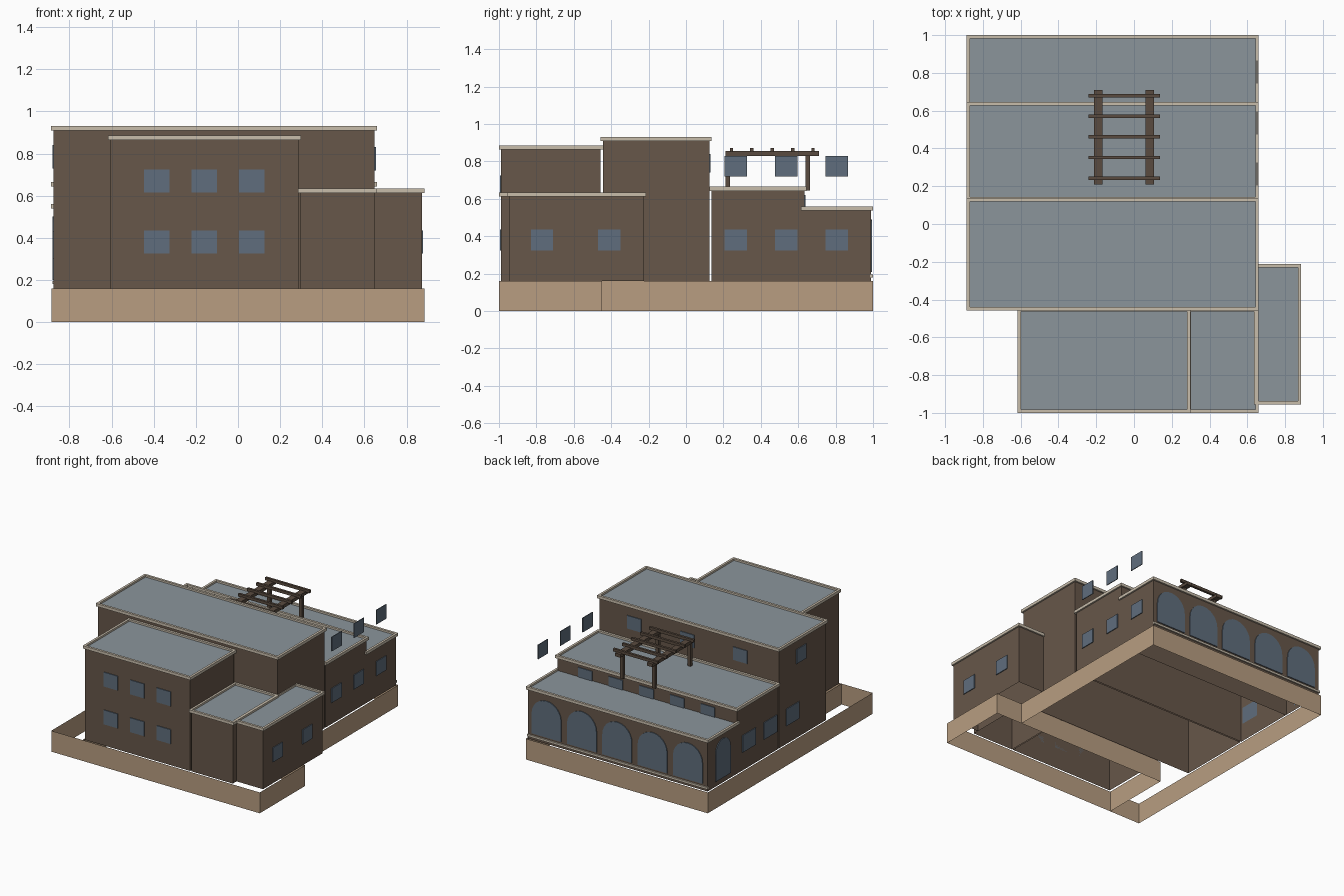
import bpy, bmesh, math
from mathutils import Matrix, Vector

if "Cube" in bpy.data.objects:
    bpy.data.objects.remove(bpy.data.objects["Cube"], do_unlink=True)


def material(name, r, g, b):
    m = bpy.data.materials.new(name)
    m.use_nodes = True
    m.diffuse_color = (r, g, b, 1)
    m.node_tree.nodes["Principled BSDF"].inputs["Base Color"].default_value = (r, g, b, 1)
    return m


WALL = material("brown wall", 0.135, 0.095, 0.067)
BASE = material("sandy base", 0.48, 0.34, 0.22)
RIM = material("pale parapet", 0.58, 0.51, 0.41)
ROOF = material("grey roof", 0.26, 0.30, 0.33)
GLASS = material("blue window", 0.115, 0.155, 0.205)
WOOD = material("dark timber", 0.10, 0.07, 0.05)


def finish(bm, name, *mats):
    bmesh.ops.recalc_face_normals(bm, faces=bm.faces)
    me = bpy.data.meshes.new(name)
    bm.to_mesh(me)
    bm.free()
    for m in mats:
        me.materials.append(m)
    ob = bpy.data.objects.new(name, me)
    bpy.context.collection.objects.link(ob)
    return ob


def box_mesh(lo, hi):
    bm = bmesh.new()
    lo, hi = Vector(lo), Vector(hi)
    size = Matrix.Diagonal((hi - lo).to_4d())
    bmesh.ops.create_cube(bm, size=1, matrix=Matrix.Translation((lo + hi) / 2) @ size)
    return bm


def face_toward(bm, sign):
    return next(f for f in bm.faces if f.normal.z * sign > 0.9)


BASE_TOP = 0.16
OVERHANG = 0.012
RIM_HEIGHT = 0.022


def block(name, x0, x1, y0, y1, top):
    """Open-bottomed wall shell with a rimmed, recessed flat roof."""
    o = OVERHANG
    bm = box_mesh((x0 + o, y0 + o, BASE_TOP), (x1 - o, y1 - o, top - RIM_HEIGHT + 0.002))
    bm.normal_update()
    bmesh.ops.delete(bm, geom=[face_toward(bm, -1)], context='FACES')
    finish(bm, name + "_walls", WALL)

    bm = box_mesh((x0, y0, top - RIM_HEIGHT), (x1, y1, top))
    bm.normal_update()
    roof = face_toward(bm, 1)
    bmesh.ops.inset_region(bm, faces=[roof], thickness=0.025)
    inner = bmesh.ops.extrude_discrete_faces(bm, faces=[roof])["faces"][0]
    bmesh.ops.translate(bm, verts=inner.verts, vec=(0, 0, -0.014))
    inner.material_index = 1
    finish(bm, name + "_roof", RIM, ROOF)


# Stepped building blocks
block("main_block", -0.887, 0.66, -0.457, 0.137, 0.93)
block("middle_block", -0.887, 0.66, 0.125, 0.645, 0.665)
block("back_block", -0.887, 0.66, 0.615, 1.0, 0.56)
block("front_tall_block", -0.617, 0.298, -1.0, -0.445, 0.885)
block("front_low_block", 0.284, 0.66, -1.0, -0.445, 0.635)
block("side_wing", 0.636, 0.885, -0.955, -0.213, 0.634)


# Thin base walls, open above and below
def base_wall(name, path, closed):
    bm = bmesh.new()
    low = [bm.verts.new((x, y, 0)) for x, y in path]
    high = [bm.verts.new((x, y, BASE_TOP)) for x, y in path]
    n = len(path)
    for i in range(n if closed else n - 1):
        j = (i + 1) % n
        bm.faces.new((low[i], low[j], high[j], high[i]))
    finish(bm, name, BASE)


base_wall("base_outer", [(-0.885, -1), (0.885, -1), (0.885, -0.45), (0.66, -0.45),
                         (0.66, 1), (-0.885, 1)], True)
base_wall("base_inner", [(0.66, -0.45), (-0.62, -0.45), (-0.62, -1)], False)


# Windows: a plate outline stood up against a wall
def plate(name, outline, x, y, turn):
    bm = bmesh.new()
    f = bm.faces.new([bm.verts.new((u, 0, z)) for u, z in outline])
    out = bmesh.ops.extrude_face_region(bm, geom=[f])["geom"]
    bmesh.ops.translate(bm, verts=[v for v in out if isinstance(v, bmesh.types.BMVert)],
                        vec=(0, -0.006, 0))
    bm.transform(Matrix.Translation((x, y, 0)) @ Matrix.Rotation(math.radians(turn), 4, 'Z'))
    finish(bm, name, GLASS)


FRONT, RIGHT, BACK, LEFT = 0, 90, 180, -90


def window(name, x, y, turn, z0, z1, width=0.12):
    w = width / 2
    plate(name, [(-w, z0), (w, z0), (w, z1), (-w, z1)], x, y, turn)


def arch(name, x, y, turn, z0, z1, width, rise):
    w = width / 2
    curve = [(w * math.cos(a), z1 - rise + rise * math.sin(a))
             for a in (math.pi * i / 12 for i in range(13))]
    plate(name, [(-w, z0), (w, z0)] + curve, x, y, turn)


for x in (-0.385, -0.16, 0.065):
    window("front_lower_window", x, -0.988, FRONT, 0.325, 0.435)
    window("front_upper_window", x, -0.988, FRONT, 0.615, 0.725)
for y in (-0.77, -0.41):
    window("wing_window", 0.873, y, RIGHT, 0.325, 0.435)
for y in (0.265, 0.535, 0.805):
    window("side_lower_window", 0.648, y, RIGHT, 0.325, 0.435)
    window("side_upper_window", 0.648, y, RIGHT, 0.72, 0.83)
for y in (0.49, 0.23, -0.04):
    window("left_lower_window", -0.875, y, LEFT, 0.30, 0.43, 0.16)
window("left_upper_window", -0.875, -0.145, LEFT, 0.73, 0.84)
arch("left_arch", -0.875, 0.805, LEFT, 0.20, 0.50, 0.18, 0.09)
for i in range(-2, 3):
    arch("back_arch", -0.11 + 0.3 * i, 0.988, BACK, 0.21, 0.49, 0.25, 0.125)
    window("middle_back_window", -0.11 + 0.26 * i, 0.633, BACK, 0.51, 0.62)
for i in (-1, 0, 1):
    window("main_back_window", -0.10 + 0.45 * i, 0.125, BACK, 0.74, 0.84)


def bar(name, lo, hi, mat):
    finish(box_mesh(lo, hi), name, mat)


# Ledge under the back arches
bar("back_ledge", (-0.88, 0.985, 0.18), (0.652, 0.999, 0.196), RIM)

# Roof pergola
for x in (-0.19, 0.083):
    bar("pergola_beam", (x - 0.023, 0.21, 0.83), (x + 0.023, 0.71, 0.855), WOOD)
    for y in (0.222, 0.652):
        bar("pergola_post", (x - 0.012, y - 0.012, 0.645), (x + 0.012, y + 0.012, 0.83), WOOD)
for i in range(5):
    y = 0.243 + 0.109 * i
    bar("pergola_rafter", (-0.24, y - 0.009, 0.85), (0.138, y + 0.009, 0.872), WOOD)
